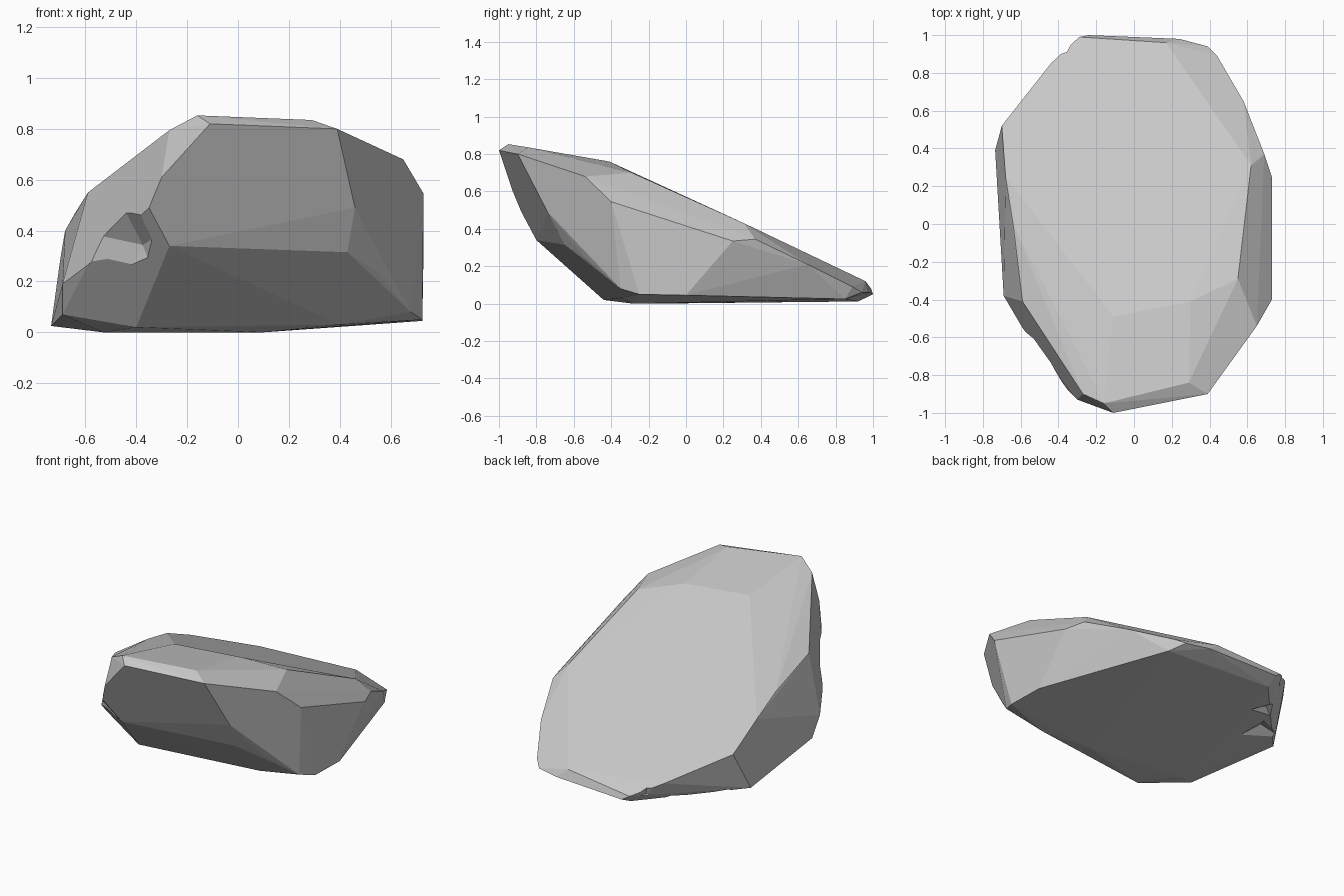
import bpy, bmesh, math
from mathutils import Vector, Matrix

if "Cube" in bpy.data.objects:
    bpy.data.objects.remove(bpy.data.objects["Cube"])

stone = bpy.data.materials.new("stone grey")
stone.diffuse_color = (0.58, 0.58, 0.58, 1)
stone.use_nodes = True
stone.node_tree.nodes["Principled BSDF"].inputs["Base Color"].default_value = stone.diffuse_color


def add_object(name, bm):
    mesh = bpy.data.meshes.new(name)
    bm.to_mesh(mesh)
    bm.free()
    mesh.materials.append(stone)
    obj = bpy.data.objects.new(name, mesh)
    bpy.context.collection.objects.link(obj)
    return obj


# Corners of the faceted boulder, by zone
corners = [
    # crest and front top
    (-.11, -1, .82), (.39, -.9, .8), (-.16, -.95, .853), (.29, -.84, .835),
    (-.27, -.9, .795), (-.11, -.49, .765), (.3, -.41, .76),
    # front face and lower front
    (-.3, -.93, .61), (-.35, -.88, .49), (-.27, -.8, .34), (.46, -.74, .49),
    (.43, -.65, .315), (.55, -.53, .235), (.68, -.35, .08),
    (-.59, -.55, .265), (-.4, -.44, .02), (.4, -.35, .03),
    # left side
    (-.59, -.41, .55), (-.64, 0, .47), (-.68, .25, .4), (-.7, .52, .28),
    (-.69, -.38, .19), (-.69, -.3, .07), (-.735, .39, .025),
    # right side
    (.65, -.54, .68), (.73, -.4, .545), (.55, -.29, .7), (.62, .31, .43),
    (.73, .25, .335), (.69, .37, .345), (.725, -.25, .05), (.725, 0, .045),
    (.58, .65, .21),
    # back edge
    (-.44, .85, .15), (-.29, .99, .08), (-.24, 1, .05), (.17, .96, .12),
    (.24, .98, .06), (.39, .94, .06), (.44, .89, .09),
    # underside
    (-.53, -.2, 0), (.1, -.28, 0), (-.25, .92, .012), (.45, .85, .025),
]
bm = bmesh.new()
for p in corners:
    bm.verts.new(p)
hull = bmesh.ops.convex_hull(bm, input=bm.verts)
loose = {v for v in hull["geom_interior"] if isinstance(v, bmesh.types.BMVert)}
bmesh.ops.delete(bm, geom=list(loose), context='VERTS')
bmesh.ops.dissolve_limit(bm, angle_limit=math.radians(3),
                         verts=bm.verts, edges=bm.edges)
bmesh.ops.recalc_face_normals(bm, faces=bm.faces)
boulder = add_object("boulder", bm)


# Chipped notches, cut by shallow pyramids pointing into the stone
def chip(name, centre, outward, depth, radius, sides):
    out = Vector(outward).normalized()
    turn = out.to_track_quat('-Z', 'Y').to_matrix().to_4x4()
    height = depth * 2.2
    place = Matrix.Translation(Vector(centre) + out * (height / 2 - depth)) @ turn
    cb = bmesh.new()
    bmesh.ops.create_cone(cb, cap_ends=True, segments=sides, radius1=radius * 2.2,
                          radius2=0, depth=height, matrix=place)
    bmesh.ops.recalc_face_normals(cb, faces=cb.faces)
    cutter = add_object(name, cb)
    cutter.hide_render = True
    cutter.hide_set(True)
    cutter.display_type = 'WIRE'
    mod = boulder.modifiers.new(name, 'BOOLEAN')
    mod.operation = 'DIFFERENCE'
    mod.solver = 'EXACT'
    mod.object = cutter


chip("front_chip_cutter", (-.41, -.71, .33), (-.7, -.65, -.28), .05, .15, 5)
chip("back_chip_cutter", (-.365, .92, .08), (-.7, .7, .1), .03, .06, 4)
chip("underside_chip_cutter", (-.55, .5, .017), (-.1, 0, -1), .04, .13, 3)
chip("underside_small_chip_cutter", (-.42, .7, .015), (0, .1, -1), .03, .09, 3)
